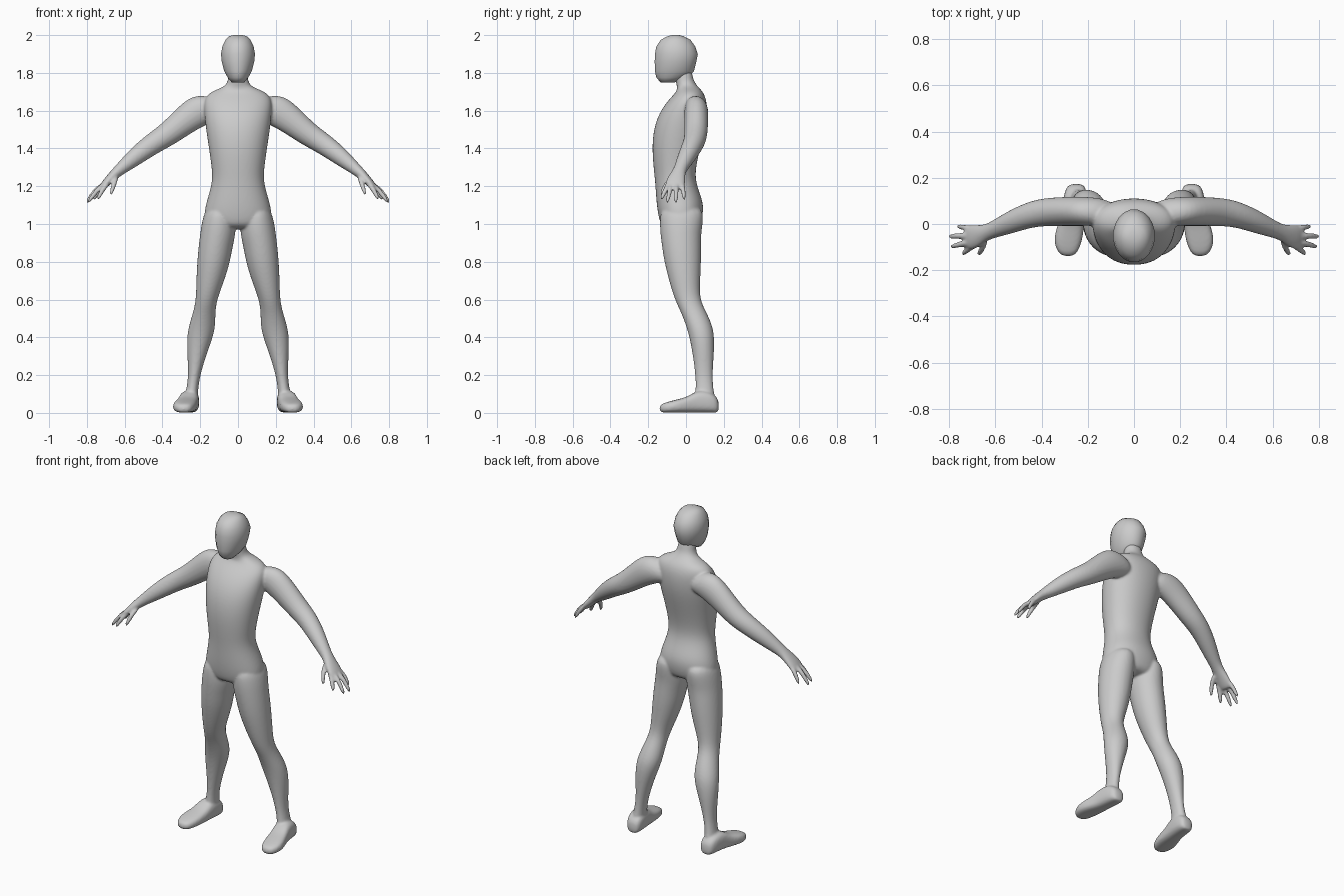
import bpy, bmesh, math
from mathutils import Vector


def loft(bm, rings, u, v, sides=16, power=1.0):
    """Skin a closed tube through (centre, half width, half depth) rings."""
    def bend(t):
        return math.copysign(abs(t) ** power, t)
    loops = []
    for c, a, b in rings:
        loop = []
        for i in range(sides):
            t = 2 * math.pi * (i + 0.5) / sides
            loop.append(bm.verts.new(Vector(c) + u * a * bend(math.cos(t)) + v * b * bend(math.sin(t))))
        loops.append(loop)
    for p, q in zip(loops, loops[1:]):
        for i in range(sides):
            j = (i + 1) % sides
            bm.faces.new((p[i], p[j], q[j], q[i]))
    bm.faces.new(loops[0])
    bm.faces.new(loops[-1])


X, Y, Z = Vector((1, 0, 0)), Vector((0, 1, 0)), Vector((0, 0, 1))


def upright(bm, rows, grow=1.02, **kw):
    """Loft through horizontal slices given as (z, x0, x1, y0, y1)."""
    loft(bm, [(((x0 + x1) / 2, (y0 + y1) / 2, z), (x1 - x0) / 2 * grow, (y1 - y0) / 2 * grow)
              for z, x0, x1, y0, y1 in rows], X, Y, **kw)


def limb(bm, rings, side, **kw):
    """Loft square to the overall direction of a path, on one side of the body."""
    rings = [((c[0] * side, c[1], c[2]), a, b) for c, a, b in rings]
    d = (Vector(rings[-1][0]) - Vector(rings[0][0])).normalized()
    u = (Y - d * Y.dot(d)).normalized()
    loft(bm, rings, u, d.cross(u), **kw)


def finish(bm, name):
    bmesh.ops.recalc_face_normals(bm, faces=bm.faces)
    mesh = bpy.data.meshes.new(name)
    bm.to_mesh(mesh)
    bm.free()
    ob = bpy.data.objects.new(name, mesh)
    bpy.context.collection.objects.link(ob)
    for p in mesh.polygons:
        p.use_smooth = True
    return ob


body = bmesh.new()

# Torso and neck: z, half width, front y, back y
torso = [(0.97, 0.13, -0.12, 0.06), (1.02, 0.185, -0.143, 0.085), (1.1, 0.172, -0.155, 0.096),
         (1.17, 0.15, -0.16, 0.07), (1.24, 0.134, -0.165, 0.048), (1.32, 0.142, -0.174, 0.055),
         (1.42, 0.157, -0.18, 0.08), (1.52, 0.172, -0.168, 0.105), (1.6, 0.18, -0.135, 0.113),
         (1.66, 0.18, -0.09, 0.108), (1.7, 0.15, -0.05, 0.09), (1.725, 0.07, -0.045, 0.065),
         (1.76, 0.05, -0.058, 0.036), (1.84, 0.05, -0.06, 0.03)]
upright(body, [(z, -w, w, f, b) for z, w, f, b in torso], power=0.93)

# Leg slices: z, inner x, outer x, front y, back y
leg = [(1.1, 0.03, 0.165, -0.13, 0.09), (1.02, 0.012, 0.19, -0.14, 0.092), (0.95, 0.012, 0.2, -0.136, 0.08),
       (0.88, 0.028, 0.209, -0.127, 0.08), (0.8, 0.042, 0.216, -0.115, 0.08), (0.7, 0.072, 0.221, -0.09, 0.075),
       (0.6, 0.112, 0.222, -0.06, 0.072), (0.53, 0.12, 0.238, -0.025, 0.11), (0.45, 0.12, 0.264, 0.005, 0.145),
       (0.38, 0.14, 0.271, 0.023, 0.15), (0.3, 0.17, 0.268, 0.037, 0.147), (0.2, 0.2, 0.262, 0.05, 0.14),
       (0.12, 0.213, 0.274, 0.052, 0.145), (0.05, 0.21, 0.29, 0.04, 0.16)]

# Foot slices: y, centre x, half width, height
foot = [(0.175, 0.25, 0.03, 0.065), (0.15, 0.252, 0.047, 0.1), (0.1, 0.256, 0.052, 0.12),
        (0.05, 0.262, 0.053, 0.115), (0.01, 0.27, 0.056, 0.085), (-0.05, 0.283, 0.064, 0.07),
        (-0.1, 0.288, 0.056, 0.057), (-0.142, 0.286, 0.03, 0.042)]

# Arm rings: centre, half width, half thickness
arm = [((0.08, 0.05, 1.62), 0.05, 0.06), ((0.18, 0.055, 1.615), 0.064, 0.088),
       ((0.26, 0.055, 1.568), 0.064, 0.079), ((0.37, 0.053, 1.475), 0.062, 0.063),
       ((0.445, 0.043, 1.43), 0.056, 0.057), ((0.53, 0.01, 1.368), 0.05, 0.05),
       ((0.6, -0.02, 1.31), 0.038, 0.037), ((0.64, -0.037, 1.277), 0.034, 0.029),
       ((0.68, -0.053, 1.238), 0.05, 0.024), ((0.715, -0.06, 1.2), 0.054, 0.02),
       ((0.727, -0.061, 1.187), 0.042, 0.012)]

# Finger and thumb: root, knuckle, tip
fingers = [((0.69, -0.025, 1.225), (0.735, -0.015, 1.185), (0.768, -0.008, 1.122)),
           ((0.69, -0.05, 1.225), (0.76, -0.052, 1.178), (0.807, -0.054, 1.103)),
           ((0.69, -0.075, 1.225), (0.753, -0.088, 1.175), (0.797, -0.1, 1.107)),
           ((0.68, -0.085, 1.225), (0.72, -0.11, 1.18), (0.745, -0.133, 1.125)),
           ((0.64, -0.06, 1.25), (0.658, -0.11, 1.21), (0.675, -0.134, 1.15))]

for side in (1, -1):
    upright(body, [(z, a * side, b * side, f, k) for z, a, b, f, k in leg])
    loft(body, [((x * side, y, h / 2 + 0.001), w, h / 2) for y, x, w, h in foot], X, Z, power=0.7)
    limb(body, [(c, a * 1.02, b * 1.02) for c, a, b in arm], side)
    for root, mid, tip in fingers:
        limb(body, [(root, 0.016, 0.015), (mid, 0.0145, 0.0145), (tip, 0.012, 0.012)], side, sides=8)

# Blend all limbs into a single smooth skin
ob = finish(body, "body")
ob.modifiers.new("round", 'SUBSURF').levels = 2
ob.modifiers["round"].render_levels = 2
skin = ob.modifiers.new("skin", 'REMESH')
skin.mode = 'VOXEL'
skin.voxel_size = 0.007
skin.use_smooth_shade = True
soften = ob.modifiers.new("soften", 'SMOOTH')
soften.factor = 0.5
soften.iterations = 6

# Head: z, half width, front y, back y
head = bmesh.new()
skull = [(1.75, 0.034, -0.135, -0.06), (1.775, 0.055, -0.158, 0.01), (1.81, 0.074, -0.166, 0.044),
         (1.86, 0.087, -0.167, 0.056), (1.9, 0.091, -0.166, 0.064), (1.94, 0.084, -0.158, 0.05),
         (1.975, 0.067, -0.135, 0.025), (1.993, 0.049, -0.1, -0.01), (2.0, 0.025, -0.075, -0.035)]
upright(head, [(z, -w, w, f, b) for z, w, f, b in skull], grow=1.0, sides=20)
finish(head, "head")
